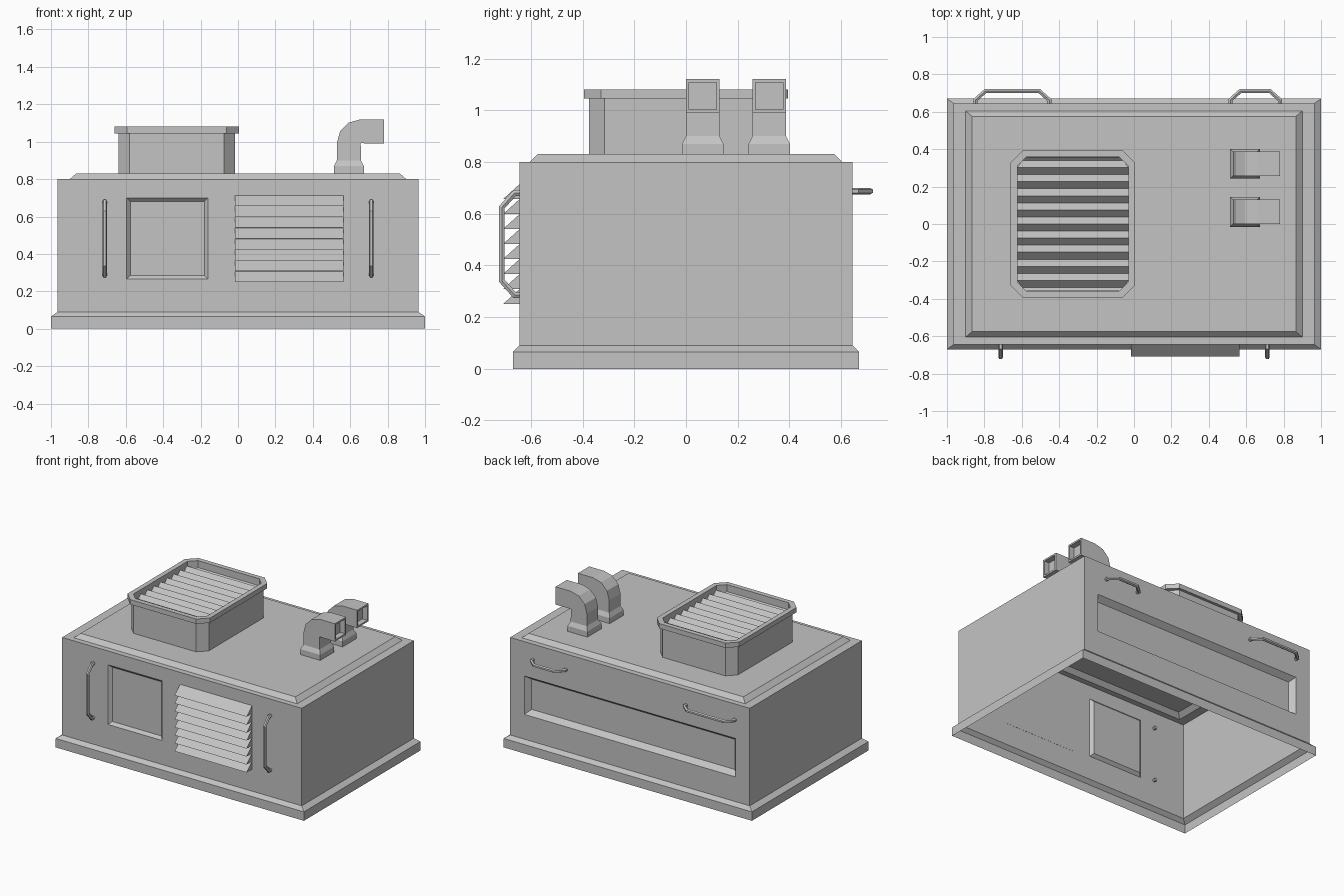
import bpy, bmesh, math
from mathutils import Vector

cube = bpy.data.objects.get("Cube")
if cube:
    bpy.data.objects.remove(cube, do_unlink=True)

# One plain metal colour
grey = bpy.data.materials.new("grey_metal")
grey.use_nodes = True
colour = (0.55, 0.55, 0.55, 1)
grey.diffuse_color = colour
shader = next(n for n in grey.node_tree.nodes if n.type == 'BSDF_PRINCIPLED')
shader.inputs["Base Color"].default_value = colour


def loft(bm, rings, start=True, end=True):
    """Skin a list of closed rings, with optional end caps."""
    rows = [[bm.verts.new(p) for p in ring] for ring in rings]
    n = len(rows[0])
    for a, b in zip(rows, rows[1:]):
        for i in range(n):
            j = (i + 1) % n
            bm.faces.new((a[i], a[j], b[j], b[i]))
    if start:
        bm.faces.new(rows[0][::-1])
    if end:
        bm.faces.new(rows[-1])


def finish(name, bm):
    bmesh.ops.remove_doubles(bm, verts=bm.verts, dist=0.0005)
    bmesh.ops.recalc_face_normals(bm, faces=bm.faces)
    mesh = bpy.data.meshes.new(name)
    bm.to_mesh(mesh)
    bm.free()
    mesh.materials.append(grey)
    ob = bpy.data.objects.new(name, mesh)
    bpy.context.collection.objects.link(ob)
    return ob


def solid(name, rings, start=True, end=True):
    bm = bmesh.new()
    loft(bm, rings, start, end)
    return finish(name, bm)


def flat_rect(hx, hy, z, cx=0, cy=0):
    return [(cx + sx * hx, cy + sy * hy, z) for sx, sy in ((-1, -1), (1, -1), (1, 1), (-1, 1))]


def wall_rect(x0, x1, z0, z1, y):
    return [(x0, y, z0), (x1, y, z0), (x1, y, z1), (x0, y, z1)]


# Housing: open-bottomed shell with plinth, raised roof and two recessed panels
HX, HY, Z0, Z1 = 0.965, 0.645, 0.09, 0.80
bm = bmesh.new()
loft(bm, [flat_rect(1, 0.67, 0), flat_rect(1, 0.67, 0.065), flat_rect(HX, HY, Z0)], False, False)
loft(bm, [flat_rect(HX, HY, Z1), flat_rect(0.9, 0.605, Z1), flat_rect(0.865, 0.575, 0.83)], False, True)
for side in (-1, 1):
    x = side * HX
    loft(bm, [[(x, -HY, Z0), (x, HY, Z0), (x, HY, Z1), (x, -HY, Z1)]], False, True)


def recessed_wall(side, x0, x1, z0, z1, slope, depth):
    y = side * HY
    loft(bm, [wall_rect(-HX, HX, Z0, Z1, y), wall_rect(x0, x1, z0, z1, y),
              wall_rect(x0 + slope, x1 - slope, z0 + slope, z1 - slope, y - side * depth)], False, True)


recessed_wall(-1, -0.595, -0.16, 0.265, 0.70, 0.02, 0.02)
recessed_wall(1, -0.85, 0.85, 0.27, 0.55, 0.03, 0.04)
finish("housing", bm)

# Front louvre: stacked wedge slats
PITCH = 0.058
bm = bmesh.new()
for i in range(8):
    z = 0.25 + i * PITCH
    loft(bm, [[(x, -0.644, z), (x, -0.708, z), (x, -0.644, z + PITCH)] for x in (-0.015, 0.565)])
finish("front_louvre", bm)


# Roof hood with chamfered corners and a rim
def octagon(hx, hy, c, z, cx=-0.327):
    quarter = [(hx, hy - c), (hx - c, hy)]
    pts = quarter + [(-x, y) for x, y in quarter[::-1]]
    pts += [(-x, -y) for x, y in pts]
    return [(cx + x, y, z) for x, y in pts]


solid("roof_hood", [octagon(0.312, 0.375, 0.06, 0.83), octagon(0.312, 0.375, 0.06, 1.045),
                    octagon(0.332, 0.395, 0.066, 1.045), octagon(0.332, 0.395, 0.066, 1.08),
                    octagon(0.297, 0.36, 0.05, 1.08), octagon(0.297, 0.36, 0.05, 0.99)], False, False)

# Ridged grille inside the hood
STEP = 0.0755
rings = []
for k in range(-9, 10):
    y, z = k * STEP / 2, 1.012 if k % 2 else 1.05
    hx = min(0.297, 0.61 - abs(y))
    rings.append([(-0.327 - hx, y, z), (-0.327 + hx, y, z), (-0.327 + hx, y, 1), (-0.327 - hx, y, 1)])
for end, at in ((0, 0), (1, len(rings) + 1)):
    y = 0.358 * (2 * end - 1)
    rings.insert(at, [(-0.58, y, 1.03), (-0.074, y, 1.03), (-0.074, y, 1), (-0.58, y, 1)])
solid("hood_grille", rings)


# Square exhaust elbows: flared foot, fanned bend, hollow mouth
def elbow(name, cy):
    cx, hw, px, pz, reach = 0.593, 0.065, 0.658, 0.99, 0.13
    rings = [flat_rect(0.08, 0.08, z, cx, cy) for z in (0.83, 0.87)]
    rings.append(flat_rect(hw, hw, 0.9, cx, cy))
    for i in range(4):
        a = math.radians(180 - 30 * i)
        ca, sa = math.cos(a), math.sin(a)
        inner, outer = [(px + r * ca, pz + r * sa) for r in (0.002, reach)]
        rings.append([(outer[0], cy - hw, outer[1]), (inner[0], cy - hw, inner[1]),
                      (inner[0], cy + hw, inner[1]), (outer[0], cy + hw, outer[1])])
    for x, t in ((0.78, 0), (0.78, 0.012), (0.74, 0.012)):
        top, low, w = pz + reach - t, pz + t, hw - t
        rings.append([(x, cy - w, top), (x, cy - w, low), (x, cy + w, low), (x, cy + w, top)])
    solid(name, rings)


elbow("exhaust_elbow_front", 0.065)
elbow("exhaust_elbow_back", 0.322)


# Grab handles: six-sided bar swept along a bent path
def handle(name, origin, along, out, length, radius=0.0125):
    o, u, d = Vector(origin), Vector(along), Vector(out)
    half = [(0, -0.02), (0, 0.018), (0.055, 0.067)]
    path = [o + u * s + d * t for s, t in half]
    path += [o + u * (length - s) + d * t for s, t in half[::-1]]
    n = u.cross(d)
    rings = []
    for i, p in enumerate(path):
        t0 = (p - path[max(i - 1, 0)]).normalized() if i else (path[1] - p).normalized()
        t1 = (path[i + 1] - p).normalized() if i < len(path) - 1 else t0
        t = (t0 + t1).normalized()
        b = n.cross(t) / t.dot(t0)
        rings.append([p + radius * (math.cos(a) * n + math.sin(a) * b)
                      for a in (math.tau * k / 6 for k in range(6))])
    solid(name, rings)


handle("front_handle_right", (-0.713, -HY, 0.285), (0, 0, 1), (0, -1, 0), 0.395)
handle("front_handle_left", (0.713, -HY, 0.285), (0, 0, 1), (0, -1, 0), 0.395)
handle("back_handle_right", (-0.848, HY, 0.687), (1, 0, 0), (0, 1, 0), 0.395)
handle("back_handle_left", (0.515, HY, 0.687), (1, 0, 0), (0, 1, 0), 0.265)
